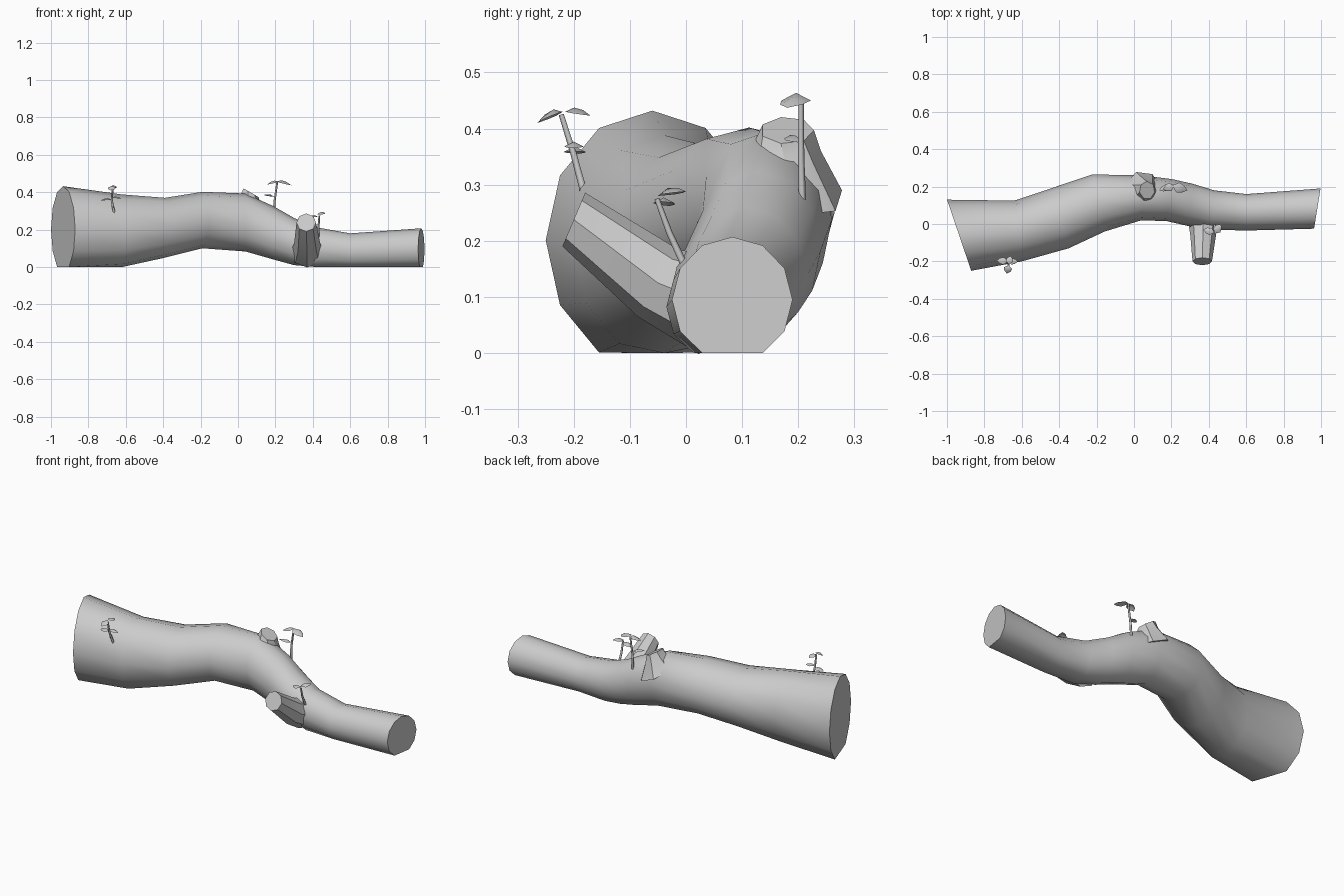
import bpy, bmesh, math
from mathutils import Vector

cube = bpy.data.objects.get("Cube")
if cube:
    bpy.data.objects.remove(cube, do_unlink=True)

grey = bpy.data.materials.new("plain grey")
grey.use_nodes = True
COLOUR = (0.6, 0.6, 0.6, 1)
grey.diffuse_color = COLOUR
grey.node_tree.nodes["Principled BSDF"].inputs["Base Color"].default_value = COLOUR


def finish(name, bm, angle=None):
    """Turn a bmesh into a named grey object, optionally smooth."""
    mesh = bpy.data.meshes.new(name)
    bm.to_mesh(mesh)
    bm.free()
    mesh.materials.append(grey)
    obj = bpy.data.objects.new(name, mesh)
    bpy.context.collection.objects.link(obj)
    if angle:
        bpy.ops.object.select_all(action="DESELECT")
        obj.select_set(True)
        bpy.context.view_layer.objects.active = obj
        bpy.ops.object.shade_smooth_by_angle(angle=math.radians(angle))
    return obj


def loft(name, rings, angle):
    """Skin a list of point rings and cap both ends."""
    bm = bmesh.new()
    loops = [[bm.verts.new(p) for p in ring] for ring in rings]
    n = len(loops[0])
    for a, b in zip(loops, loops[1:]):
        for i in range(n):
            j = (i + 1) % n
            bm.faces.new((a[i], a[j], b[j], b[i]))
    bm.faces.new(loops[0][::-1])
    bm.faces.new(loops[-1])
    bmesh.ops.recalc_face_normals(bm, faces=bm.faces)
    return finish(name, bm, angle)


def trunk_ring(x, y0, y1, z0, z1, skew, sides=12):
    """Oval section leaning with the path, pressed flat on the ground."""
    cy, cz, ry, rz = (y0 + y1) / 2, (z0 + z1) / 2, (y1 - y0) / 2, (z1 - z0) / 2
    ring = []
    for i in range(sides):
        a = math.tau * i / sides
        y, z = ry * math.cos(a), cz + rz * math.sin(a)
        ring.append((x + skew * y, cy + y, max(z, 0)))
    return ring


def round_ring(centre, normal, radius, sides):
    q = Vector(normal).to_track_quat("Z", "Y")
    return [Vector(centre) + q @ Vector((radius * math.cos(math.tau * i / sides),
                                         radius * math.sin(math.tau * i / sides), 0))
            for i in range(sides)]


# Fallen trunk: x, y range, z range, lean of the section
trunk = [
    (-0.935, -0.25, 0.13, -0.03, 0.432, -0.34),
    (-0.62, -0.20, 0.125, -0.01, 0.388, -0.12),
    (-0.39, -0.13, 0.195, 0.05, 0.37, -0.25),
    (-0.19, -0.04, 0.265, 0.10, 0.402, -0.22),
    (0.04, 0.02, 0.26, 0.083, 0.393, 0.0),
    (0.19, 0.015, 0.24, 0.04, 0.325, 0.12),
    (0.30, -0.01, 0.215, 0.01, 0.262, 0.12),
    (0.42, -0.03, 0.18, -0.015, 0.212, 0.08),
    (0.60, -0.035, 0.16, -0.015, 0.18, 0.0),
    (0.98, -0.025, 0.19, -0.017, 0.207, 0.16),
]
loft("trunk", [trunk_ring(*s) for s in trunk], 45)

# Broken side branch at the front
loft("branch_stub", [
    round_ring((0.37, 0.06, 0.08), (0, -0.9, 0.4), 0.09, 8),
    round_ring((0.37, -0.05, 0.125), (0, -0.85, 0.52), 0.07, 8),
    round_ring((0.365, -0.20, 0.238), (0, -0.92, 0.39), 0.052, 8)], 40)

# Cut knot on top
loft("top_knot", [
    round_ring((0.05, 0.175, 0.29), (0.4, 0.15, 0.9), 0.11, 7),
    round_ring((0.065, 0.18, 0.36), (0.45, 0.1, 0.88), 0.062, 7),
    round_ring((0.07, 0.18, 0.397), (0.5, 0, 0.86), 0.048, 7)], 40)


def stem(name, points, radius=0.007):
    points = [Vector(p) for p in points]
    axis = points[-1] - points[0]
    loft(name, [round_ring(p, axis, radius * (1 - 0.15 * i), 5)
                for i, p in enumerate(points)], 80)


def leaf(name, base, tip, width):
    """Pointed leaf, folded along its middle and arched over its length."""
    base, tip = Vector(base), Vector(tip)
    along = tip - base
    side = along.cross(Vector((0, 0, 1))).normalized() * width / 2
    lift = Vector((0, 0, width * 0.25))
    bm = bmesh.new()
    mids = [base + along * t for t in (0.0, 0.35, 0.7, 1.0)]
    ridge = [bm.verts.new(p + lift * k) for p, k in zip(mids, (0, 1, 0.8, 0))]
    for s in (1, -1):
        e1 = bm.verts.new(mids[1] + side * s)
        e2 = bm.verts.new(mids[2] + side * s * 0.75)
        for f in ((ridge[0], e1, ridge[1]), (ridge[1], e1, e2, ridge[2]),
                  (ridge[2], e2, ridge[3])):
            bm.faces.new(f if s > 0 else f[::-1])
    bmesh.ops.recalc_face_normals(bm, faces=bm.faces)
    if sum(f.normal.z for f in bm.faces) < 0:
        bmesh.ops.reverse_faces(bm, faces=bm.faces)
    finish(name, bm, 60)


# Sprouts: stem path, then leaves as base, tip, width
sprouts = {
    "thick_end_sprout": (
        [(-0.66, -0.18, 0.28), (-0.675, -0.20, 0.355), (-0.67, -0.222, 0.425)],
        [((-0.67, -0.215, 0.43), (-0.66, -0.17, 0.423), 0.04),
         ((-0.67, -0.22, 0.43), (-0.68, -0.265, 0.41), 0.045),
         ((-0.675, -0.20, 0.36), (-0.735, -0.195, 0.355), 0.04),
         ((-0.675, -0.20, 0.37), (-0.62, -0.20, 0.365), 0.035)]),
    "back_sprout": (
        [(0.19, 0.208, 0.245), (0.195, 0.205, 0.35), (0.21, 0.205, 0.455)],
        [((0.205, 0.205, 0.457), (0.285, 0.18, 0.437), 0.055),
         ((0.215, 0.205, 0.457), (0.155, 0.185, 0.44), 0.045),
         ((0.195, 0.203, 0.375), (0.135, 0.18, 0.385), 0.035)]),
    "branch_sprout": (
        [(0.43, 0.0, 0.15), (0.43, -0.03, 0.215), (0.435, -0.052, 0.275)],
        [((0.43, -0.05, 0.28), (0.465, 0.0, 0.288), 0.045),
         ((0.43, -0.045, 0.27), (0.37, -0.03, 0.262), 0.04)]),
}
for name, (path, leaves) in sprouts.items():
    stem(name + "_stem", path)
    for i, spec in enumerate(leaves, 1):
        leaf(f"{name}_leaf_{i}", *spec)
